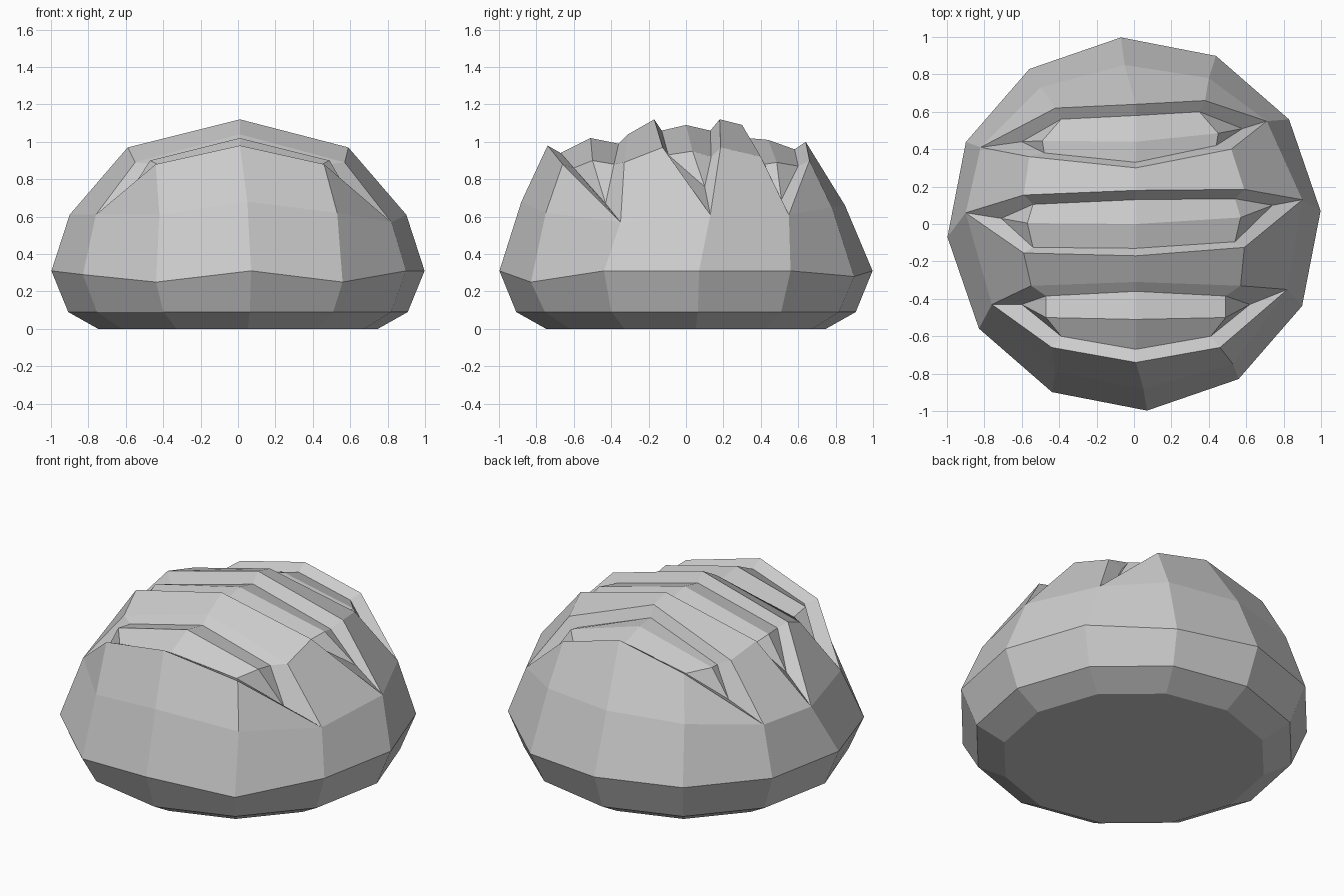
import bpy
import bmesh
from math import cos, sin, radians
from mathutils import Vector

default_cube = bpy.data.objects.get("Cube")
if default_cube:
    bpy.data.objects.remove(default_cube, do_unlink=True)

SIDES = 12
TURN = 4

# One stone-grey material
grey = bpy.data.materials.new("plain grey")
grey.use_nodes = True
shade = (0.6, 0.6, 0.6, 1)
grey.diffuse_color = shade
grey.node_tree.nodes["Principled BSDF"].inputs["Base Color"].default_value = shade

bm = bmesh.new()


def ring(radius, height, dips=None):
    """Twelve-sided ring, with optional lowered corners."""
    dips = dips or {}
    verts = []
    for k in range(SIDES):
        a = radians(TURN + k * 360 / SIDES)
        verts.append(bm.verts.new((radius * cos(a), radius * sin(a), height - dips.get(k, 0))))
    return verts


def row(middle_y, middle_z, half_width, end_y, end_z, shift, skew):
    """Three-point arch running across the loaf from left to right of the page."""
    return [bm.verts.new(p) for p in (
        (shift - half_width, end_y - skew, end_z),
        (0.01, middle_y, middle_z),
        (shift + half_width, end_y + skew, end_z))]


def strip(first, second, closed=False):
    """Bridge two equal chains of vertices with quads."""
    count = len(first)
    for i in range(count if closed else count - 1):
        j = (i + 1) % count
        bm.faces.new((first[i], first[j], second[j], second[i]))


# Base and belt rings
foot = ring(0.75, 0)
lower = ring(0.91, 0.09)
belt = ring(1.0, 0.31, {7: 0.02, 8: 0.06, 10: 0.06, 2: 0.03})

# Shoulder ring: its side corners are the tips of the three splits
shoulder = [bm.verts.new(p) for p in (
    (0.9, 0.13, 0.61), (0.71, 0.55, 0.61), (0.4, 0.78, 0.65),
    (-0.05, 0.85, 0.66), (-0.5, 0.73, 0.65), (-0.82, 0.41, 0.61),
    (-0.9, 0.06, 0.61), (-0.76, -0.43, 0.61), (-0.42, -0.79, 0.61),
    (0.05, -0.88, 0.68), (0.53, -0.75, 0.62), (0.82, -0.35, 0.57))]

bm.faces.new(foot)
for a, b in ((foot, lower), (lower, belt), (belt, shoulder)):
    strip(a, b, closed=True)

# Each split: front lip, swelling front, ridge, swelling back, back lip
splits = (
    {"shift": 0.01, "skew": 0.0, "tips": (7, 11),
     "ends": ((-0.6, -0.43, 0.7), (0.62, -0.43, 0.67)),
     "rows": ((-0.74, 0.98, 0.45, -0.66, 0.88), (-0.67, 0.94, 0.4, -0.6, 0.86),
              (-0.51, 1.02, 0.48, -0.5, 0.9), (-0.36, 0.99, 0.48, -0.385, 0.88),
              (-0.31, 1.04, 0.56, -0.33, 0.89))},
    {"shift": 0.0, "skew": 0.015, "tips": (6, 0),
     "ends": ((-0.71, 0.03, 0.76), (0.74, 0.1, 0.76)),
     "rows": ((-0.17, 1.12, 0.59, -0.14, 0.97), (-0.13, 1.06, 0.54, -0.11, 0.93),
              (0.0, 1.09, 0.57, 0.02, 0.95), (0.13, 1.06, 0.54, 0.12, 0.92),
              (0.18, 1.12, 0.59, 0.17, 0.97))},
    {"shift": -0.02, "skew": 0.02, "tips": (5, 1),
     "ends": ((-0.6, 0.44, 0.72), (0.58, 0.51, 0.69)),
     "rows": ((0.3, 1.09, 0.54, 0.38, 0.92), (0.33, 1.02, 0.46, 0.4, 0.88),
              (0.44, 1.01, 0.47, 0.465, 0.89), (0.58, 0.96, 0.37, 0.58, 0.87),
              (0.64, 1.0, 0.4, 0.64, 0.9))},
)

# Surface of every split, closed at both ends
all_rows = []
for split in splits:
    rows = [row(*r, split["shift"], split["skew"]) for r in split["rows"]]
    all_rows.append(rows)
    for a, b in zip(rows, rows[1:]):
        strip(a, b)
    for side, tip_index, end_point in zip((0, -1), split["tips"], split["ends"]):
        tip = shoulder[tip_index]
        end = bm.verts.new(end_point)
        front_lip, front, ridge, back, back_lip = (r[side] for r in rows)
        bm.faces.new((tip, front_lip, front, end))
        bm.faces.new((end, front, ridge))
        bm.faces.new((end, ridge, back))
        bm.faces.new((tip, end, back, back_lip))

# Crust bands between neighbouring splits
for i in range(len(splits) - 1):
    a, b = all_rows[i][-1], all_rows[i + 1][0]
    strip(a, b)
    for side in (0, -1):
        tip_a = shoulder[splits[i]["tips"][side]]
        tip_b = shoulder[splits[i + 1]["tips"][side]]
        bm.faces.new((tip_a, a[side], b[side], tip_b))

# Front and back crust, from the outer lips down to the shoulder
for lip, corners, tips in ((all_rows[0][0], (8, 9, 10), splits[0]["tips"]),
                           (all_rows[-1][-1], (4, 3, 2), splits[-1]["tips"])):
    edge = [shoulder[k] for k in corners]
    strip(lip, edge)
    for side in (0, -1):
        bm.faces.new((shoulder[tips[side]], lip[side], edge[side]))

bmesh.ops.recalc_face_normals(bm, faces=bm.faces)
mesh = bpy.data.meshes.new("split_loaf")
bm.to_mesh(mesh)
bm.free()
mesh.materials.append(grey)
loaf = bpy.data.objects.new("split_loaf", mesh)
bpy.context.collection.objects.link(loaf)
